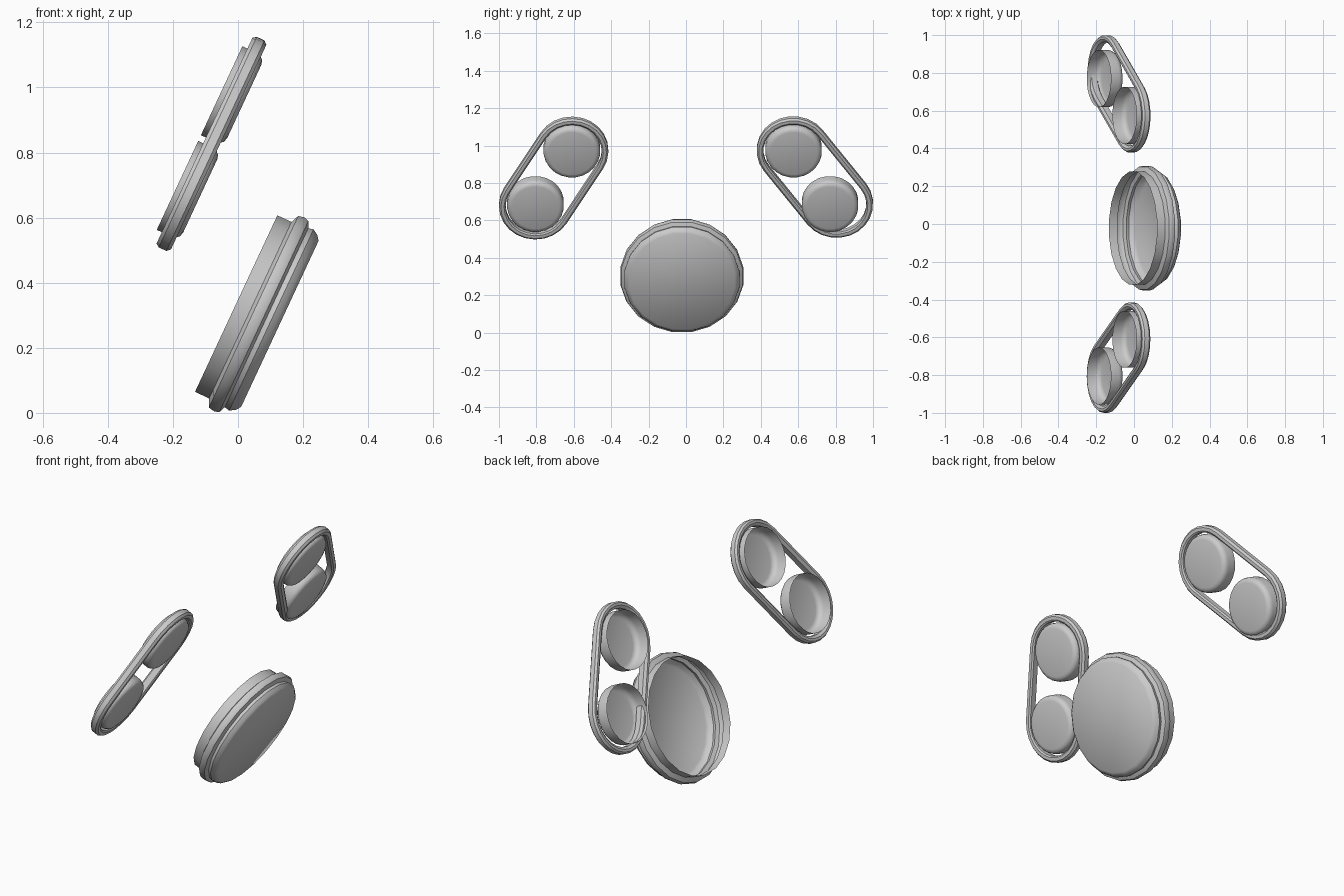
import bpy, bmesh, math
from mathutils import Vector

if "Cube" in bpy.data.objects:
    bpy.data.objects.remove(bpy.data.objects["Cube"])

# All parts share one raked plane: U is sideways, V up the slope, N outwards
T = math.radians(25)
U = Vector((0, 1, 0))
V = Vector((math.sin(T), 0, math.cos(T)))
N = Vector((math.cos(T), 0, -math.sin(T)))


def place(u, v, n):
    return U * u + V * v + N * n


def finish(name, bm, angle=40):
    bmesh.ops.recalc_face_normals(bm, faces=bm.faces)
    me = bpy.data.meshes.new(name)
    bm.to_mesh(me)
    bm.free()
    ob = bpy.data.objects.new(name, me)
    bpy.context.collection.objects.link(ob)
    bpy.ops.object.select_all(action='DESELECT')
    ob.select_set(True)
    bpy.context.view_layer.objects.active = ob
    bpy.ops.object.shade_smooth_by_angle(angle=math.radians(angle))


def bridge(bm, a, b):
    k = len(a)
    for i in range(k):
        bm.faces.new((a[i], a[(i + 1) % k], b[(i + 1) % k], b[i]))


def cover(name, u, v, profile, segs):
    """Open-backed round shell; profile is (radius, depth) from face to back."""
    bm = bmesh.new()
    rings = []
    for r, n in profile:
        ring = []
        for i in range(segs):
            a = 2 * math.pi * (i + 0.5) / segs
            ring.append(bm.verts.new(place(u + r * math.cos(a), v + r * math.sin(a), n)))
        rings.append(ring)
    bm.faces.new(rings[0])
    for a, b in zip(rings, rings[1:]):
        bridge(bm, a, b)
    finish(name, bm)


def stadium(p, q, r, segs=12):
    """Outline around two end centres, p upper and q lower."""
    base = math.atan2(p[1] - q[1], p[0] - q[0]) - math.pi / 2
    pts = []
    for c, start in ((p, base), (q, base + math.pi)):
        for i in range(segs + 1):
            a = start + math.pi * i / segs
            pts.append((c[0] + r * math.cos(a), c[1] + r * math.sin(a)))
    return pts


def bezel(name, p, q, section):
    bm = bmesh.new()
    loops = [[bm.verts.new(place(x, y, n)) for x, y in stadium(p, q, r)]
             for r, n in section]
    for i in range(len(loops)):
        bridge(bm, loops[i], loops[(i + 1) % len(loops)])
    finish(name, bm, 30)


# Large round cover with a raised flange
cover("large_cover", -0.022, 0.302,
      [(0.285, 0.001), (0.3, -0.01), (0.311, -0.028), (0.307, -0.044),
       (0.328, -0.053), (0.333, -0.068), (0.329, -0.088), (0.303, -0.099),
       (0.303, -0.147)], 20)

# Small round covers, two per side
small = [(0.125, -0.387), (0.14, -0.391), (0.149, -0.402), (0.152, -0.415),
         (0.152, -0.464)]
for side, pair in (("left", (-0.61, -0.805)), ("right", (0.575, 0.77))):
    cover(side + "_upper_cover", pair[0], 0.876, small, 24)
    cover(side + "_lower_cover", pair[1], 0.555, small, 24)

# Oblong bezels framing each pair
section = [(0.16, -0.405), (0.168, -0.399), (0.185, -0.399), (0.195, -0.41),
           (0.195, -0.436), (0.187, -0.447), (0.174, -0.447), (0.16, -0.437)]
bezel("left_bezel", (-0.61, 0.876), (-0.805, 0.553), section)
bezel("right_bezel", (0.573, 0.878), (0.805, 0.563), section)
